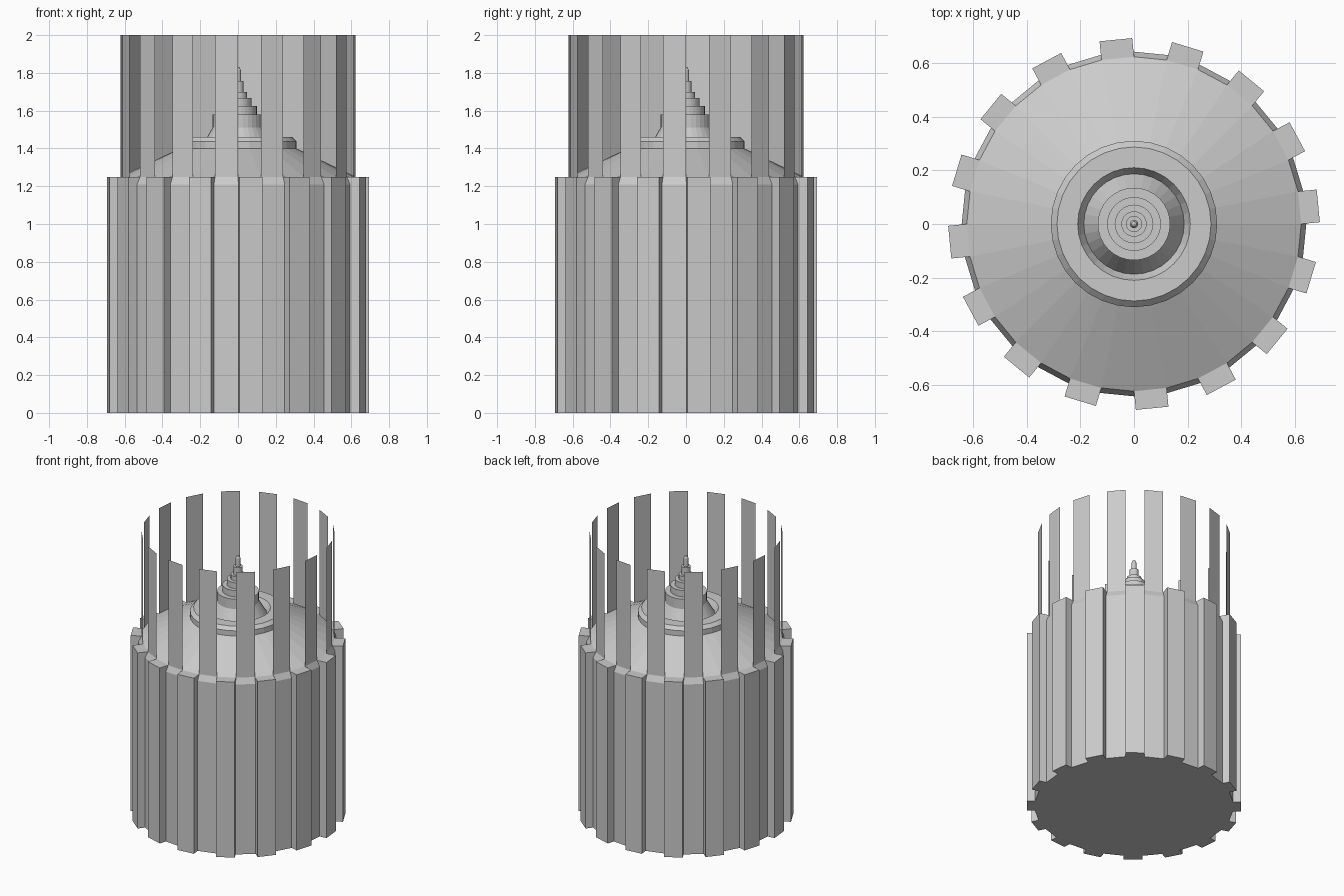
import bpy, bmesh, math
from mathutils import Matrix, Vector

if "Cube" in bpy.data.objects:
    bpy.data.objects.remove(bpy.data.objects["Cube"])

SEG = 32
STEP = 2 * math.pi / SEG
RING = 0.623                              # corner radius of the panel ring
APOTHEM = RING * math.cos(STEP / 2)
HALF = RING * math.sin(STEP / 2)          # half width of one facet

grey = bpy.data.materials.new("light grey")
grey.diffuse_color = (0.6, 0.6, 0.6, 1)
grey.use_nodes = True
grey.node_tree.nodes["Principled BSDF"].inputs["Base Color"].default_value = grey.diffuse_color


def finish(name, bm, fix_normals=False):
    if fix_normals:
        bmesh.ops.recalc_face_normals(bm, faces=bm.faces)
    mesh = bpy.data.meshes.new(name)
    bm.to_mesh(mesh)
    bm.free()
    mesh.materials.append(grey)
    obj = bpy.data.objects.new(name, mesh)
    bpy.context.collection.objects.link(obj)
    return obj


def lathe(name, profile):
    """Turn an (r, z) profile, listed from bottom to top, around the z axis."""
    bm = bmesh.new()
    rings = []
    for r, z in profile:
        if r == 0:
            rings.append([bm.verts.new((0, 0, z))] * SEG)
        else:
            rings.append([bm.verts.new((r * math.cos(i * STEP), r * math.sin(i * STEP), z))
                          for i in range(SEG)])
    for a, b in zip(rings, rings[1:]):
        for i in range(SEG):
            j = (i + 1) % SEG
            bm.faces.new(list(dict.fromkeys((a[i], a[j], b[j], b[i]))))
    return finish(name, bm)


# Drum with bevelled upper shoulder
lathe("drum", [(0, 0), (0.642, 0), (0.642, 1.21), (RING, 1.25)])

# Sloped roof inside the panel ring
lathe("roof", [(RING, 1.25), (0.31, 1.40)])

# Raised collar with a shallow groove around the spire
lathe("collar", [(0.31, 1.40), (0.31, 1.437), (0.287, 1.46), (0.21, 1.46), (0.187, 1.42)])

# Stepped spire
spire = [(0.187, 1.42), (0.135, 1.51)]
for r, top, nxt in [(0.135, 1.58, 0.10), (0.10, 1.625, 0.072), (0.072, 1.667, 0.047),
                    (0.047, 1.70, 0.03), (0.03, 1.757, 0.015)]:
    spire += [(r, top), (nxt, top)]
spire += [(0.015, 1.815), (0.009, 1.828), (0, 1.832)]
lathe("spire", spire)

# Ribs on every second facet of the drum
bm = bmesh.new()
depth = 0.07
for k in range(SEG // 2):
    turn = Matrix.Rotation((2 * k + 0.5) * STEP, 4, 'Z')
    size = Matrix.Diagonal((depth, 2 * HALF, 1.25, 1))
    bmesh.ops.create_cube(bm, size=1, matrix=turn
                          @ Matrix.Translation((APOTHEM + depth / 2, 0, 0.625)) @ size)
finish("ribs", bm, True)

# Thin upright panels on the facets between the ribs
bm = bmesh.new()
for k in range(SEG // 2):
    turn = Matrix.Rotation((2 * k + 1.5) * STEP, 4, 'Z')
    bm.faces.new([bm.verts.new(turn @ Vector((APOTHEM, y, z)))
                  for y, z in ((-HALF, 1.25), (HALF, 1.25), (HALF, 2), (-HALF, 2))])
finish("upright_panels", bm)
